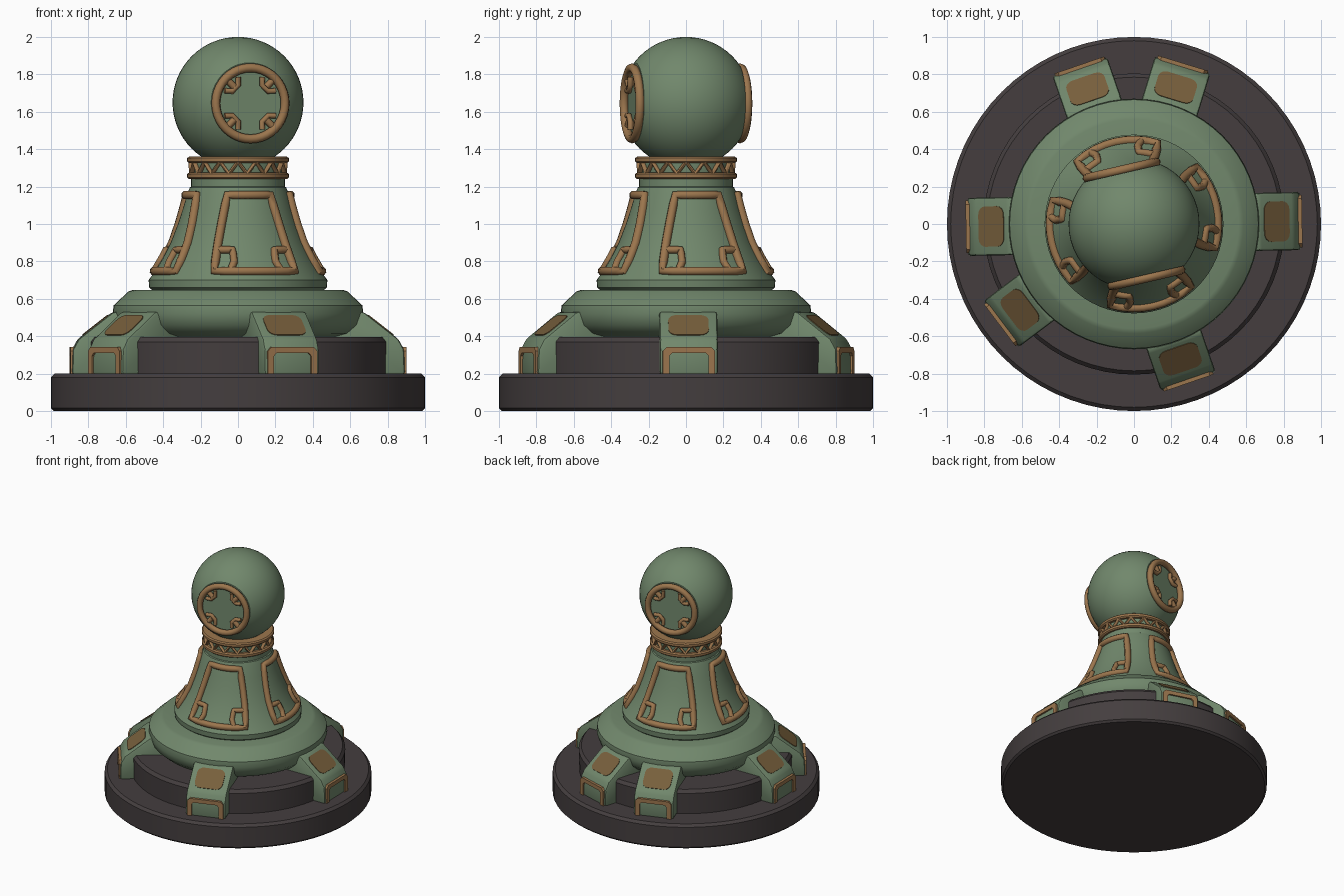
import bpy, bmesh, math
from math import sin, cos, asin, pi, radians
from mathutils import Matrix, Vector

if "Cube" in bpy.data.objects:
    bpy.data.objects.remove(bpy.data.objects["Cube"])


def material(name, rgb):
    m = bpy.data.materials.new(name)
    m.diffuse_color = (*rgb, 1)
    m.use_nodes = True
    m.node_tree.nodes["Principled BSDF"].inputs["Base Color"].default_value = m.diffuse_color
    return m


GREEN = material("sage green", (0.165, 0.245, 0.15))
BRONZE = material("bronze", (0.33, 0.18, 0.075))
OLD = material("dull bronze", (0.185, 0.115, 0.045))
DARK = material("dark stone", (0.058, 0.048, 0.049))


def add_mesh(name, bm, mat, angle=35):
    bmesh.ops.remove_doubles(bm, verts=bm.verts, dist=1e-5)
    bmesh.ops.recalc_face_normals(bm, faces=bm.faces)
    me = bpy.data.meshes.new(name)
    bm.to_mesh(me)
    bm.free()
    me.materials.append(mat)
    me.shade_smooth()
    me.set_sharp_from_angle(angle=radians(angle))
    ob = bpy.data.objects.new(name, me)
    bpy.context.collection.objects.link(ob)
    return ob


def lathe(name, profile, mat, n=64, closed=False):
    """Spin an (r, z) profile around the z axis."""
    bm = bmesh.new()
    rings = [[bm.verts.new((r * cos(2 * pi * i / n), r * sin(2 * pi * i / n), z))
              for i in range(n)] for r, z in profile]
    pairs = list(zip(rings, rings[1:])) + ([(rings[-1], rings[0])] if closed else [])
    for a, b in pairs:
        for i in range(n):
            j = (i + 1) % n
            bm.faces.new((a[i], a[j], b[j], b[i]))
    return add_mesh(name, bm, mat)


def tube(name, points, radius, mat, closed=False):
    """Round bar along a path, turned into a mesh."""
    cu = bpy.data.curves.new(name, 'CURVE')
    cu.dimensions = '3D'
    cu.bevel_depth = radius
    cu.bevel_resolution = 2
    cu.use_fill_caps = True
    sp = cu.splines.new('POLY')
    sp.points.add(len(points) - 1)
    for p, co in zip(sp.points, points):
        p.co = (*co, 1)
    sp.use_cyclic_u = closed
    tmp = bpy.data.objects.new(name + "_path", cu)
    bpy.context.collection.objects.link(tmp)
    dg = bpy.context.evaluated_depsgraph_get()
    me = bpy.data.meshes.new_from_object(tmp.evaluated_get(dg))
    bpy.data.objects.remove(tmp)
    bm = bmesh.new()
    bm.from_mesh(me)
    return add_mesh(name, bm, mat, 50)


def prism(name, outline, depth, frame, mat, bevel=0.0):
    """Extrude a 2D outline along the frame's z axis, centred."""
    bm = bmesh.new()
    low = [bm.verts.new((x, y, -depth / 2)) for x, y in outline]
    top = [bm.verts.new((x, y, depth / 2)) for x, y in outline]
    bm.faces.new(low)
    bm.faces.new(top)
    for i in range(len(low)):
        j = (i + 1) % len(low)
        bm.faces.new((low[i], low[j], top[j], top[i]))
    if bevel:
        bmesh.ops.bevel(bm, geom=bm.edges[:], offset=bevel, segments=2,
                        profile=0.5, affect='EDGES')
    bm.transform(frame)
    return add_mesh(name, bm, mat)


def rounded_rect(w, h, r):
    return [(sx * (w - r) + r * cos(a), sy * (h - r) + r * sin(a))
            for k, (sx, sy) in enumerate([(1, 1), (-1, 1), (-1, -1), (1, -1)])
            for a in [k * pi / 2 + t * pi / 8 for t in range(5)]]


# stone base and second tier
lathe("base_disc", [(0, 0), (0.985, 0), (1, 0.015), (1, 0.18), (0.98, 0.2), (0, 0.2)], DARK, 72)
lathe("second_tier", [(0, 0.19), (0.80, 0.19), (0.805, 0.37), (0.785, 0.395), (0, 0.395)], DARK)

# green skirt ring
lathe("skirt_ring", [(0.3, 0.39), (0.53, 0.395), (0.60, 0.415), (0.65, 0.46), (0.67, 0.52),
                     (0.665, 0.565), (0.585, 0.64), (0.56, 0.648), (0.3, 0.648)], GREEN)

# flared body
BODY = [(0.45, 0.64), (0.475, 0.66), (0.478, 0.70), (0.445, 0.745), (0.40, 0.82), (0.36, 0.90),
        (0.325, 0.99), (0.295, 1.08), (0.27, 1.165), (0.258, 1.195), (0.25, 1.20), (0.25, 1.25)]
lathe("body", BODY, GREEN)


def body_radius(z):
    for (r0, z0), (r1, z1) in zip(BODY, BODY[1:]):
        if z0 <= z <= z1:
            return r0 + (r1 - r0) * (z - z0) / (z1 - z0)
    return 0.25


def on_body(corners, facing, steps=8, closed=False):
    """Lay a path of (sideways, z) points on the body surface."""
    ends = corners[1:] + ([corners[0]] if closed else [])
    pts = []
    for (u0, z0), (u1, z1) in zip(corners, ends):
        pts += [(u0 + (u1 - u0) * t / steps, z0 + (z1 - z0) * t / steps) for t in range(steps)]
    if not closed:
        pts.append(corners[-1])
    out = []
    for u, z in pts:
        r = body_radius(z)
        a = facing + asin(u / r)
        out.append(((r + 0.006) * cos(a), (r + 0.006) * sin(a), z))
    return out


# four bronze window frames with corner brackets
for k in range(4):
    facing = radians(13 + 90 * k)
    tube(f"body_frame_{k}", on_body([(-0.218, 0.748), (0.218, 0.748), (0.115, 1.155),
                                     (-0.115, 1.155)], facing, closed=True), 0.024, BRONZE, True)
    for s in (-1, 1):
        tube(f"frame_bracket_{k}_{s}", on_body([(s * 0.185, 0.862), (s * 0.112, 0.862),
             (s * 0.112, 0.80), (s * 0.135, 0.755)], facing, 4), 0.02, BRONZE)

# collar: green core, two bronze rims and zigzag struts
lathe("collar_core", [(0.235, 1.22), (0.243, 1.25), (0.243, 1.345)], GREEN)
for name, z, d in (("collar_lower_rim", 1.24, 1), ("collar_upper_rim", 1.36, -1)):
    lathe(name, [(0.18, z), (0.262, z), (0.272, z + 0.008 * d), (0.272, z + 0.026 * d),
                 (0.262, z + 0.035 * d), (0.18, z + 0.035 * d)], BRONZE, 64, True)
zig = [(0.25 * cos(i * pi / 16), 0.25 * sin(i * pi / 16), 1.267 if i % 2 else 1.333)
       for i in range(32)]
tube("collar_struts", zig, 0.016, BRONZE, True)

# head ball, flattened behind the two medallions
CENTRE = Vector((0, 0, 1.65))
MEDAL_ANGLES = [radians(-77), radians(103)]
bm = bmesh.new()
bmesh.ops.create_uvsphere(bm, u_segments=48, v_segments=32, radius=0.35)
for a in MEDAL_ANGLES:
    n = Vector((cos(a), sin(a), 0))
    bmesh.ops.bisect_plane(bm, geom=bm.verts[:] + bm.edges[:] + bm.faces[:],
                           plane_co=n * 0.278, plane_no=n, clear_outer=True)
    bmesh.ops.holes_fill(bm, edges=[e for e in bm.edges if e.is_boundary], sides=0)
bm.transform(Matrix.Translation(CENTRE))
add_mesh("head_ball", bm, GREEN, 30)

# medallion rings and inward claws
for k, a in enumerate(MEDAL_ANGLES):
    n, side = Vector((cos(a), sin(a), 0)), Vector((-sin(a), cos(a), 0))

    def spot(r, t, d=0.29):
        return CENTRE + n * d + side * (r * cos(t)) + Vector((0, 0, r * sin(t) - 0.005))

    tube(f"medallion_ring_{k}", [spot(0.19, 2 * pi * i / 40, 0.296) for i in range(40)],
         0.024, BRONZE, True)
    for q in range(4):
        t = pi / 4 + q * pi / 2
        tube(f"medallion_stem_{k}_{q}", [spot(0.185, t), spot(0.125, t)], 0.019, BRONZE)
        tube(f"medallion_claw_{k}_{q}", [spot(0.155, t - 0.34), spot(0.118, t - 0.2),
             spot(0.118, t + 0.2), spot(0.155, t + 0.34)], 0.015, BRONZE)

# six buttress feet with bronze trim
FOOT = [(0.50, 0.195), (0.89, 0.195), (0.885, 0.33), (0.855, 0.385), (0.67, 0.53), (0.50, 0.53)]
SLOPE = math.atan2(0.145, 0.185)
for k, deg in enumerate((1, 73, 109, 181, 217, 289)):
    turn = Matrix.Rotation(radians(deg), 4, 'Z')
    stand = turn @ Matrix.Rotation(pi / 2, 4, 'X')
    prism(f"foot_{k}", FOOT, 0.31, stand, GREEN, 0.015)
    # inlay plate on the sloping top
    tilt = turn @ Matrix.Translation((0.7625, 0, 0.4575)) @ Matrix.Rotation(SLOPE, 4, 'Y')
    prism(f"foot_inlay_{k}", rounded_rect(0.085, 0.108, 0.045), 0.009, tilt, OLD)
    # arch trim on the upright outer face
    face = turn @ Matrix.Translation((0.888, 0, 0)) @ Matrix(
        ((0, 0, 1, 0), (1, 0, 0, 0), (0, 1, 0, 0), (0, 0, 0, 1)))
    arch = [(-0.14, 0.2), (-0.14, 0.32), (-0.12, 0.342), (0.12, 0.342), (0.14, 0.32), (0.14, 0.2),
            (0.105, 0.2), (0.105, 0.295), (0.09, 0.31), (-0.09, 0.31), (-0.105, 0.295), (-0.105, 0.2)]
    prism(f"foot_arch_{k}", arch, 0.022, face, BRONZE)
